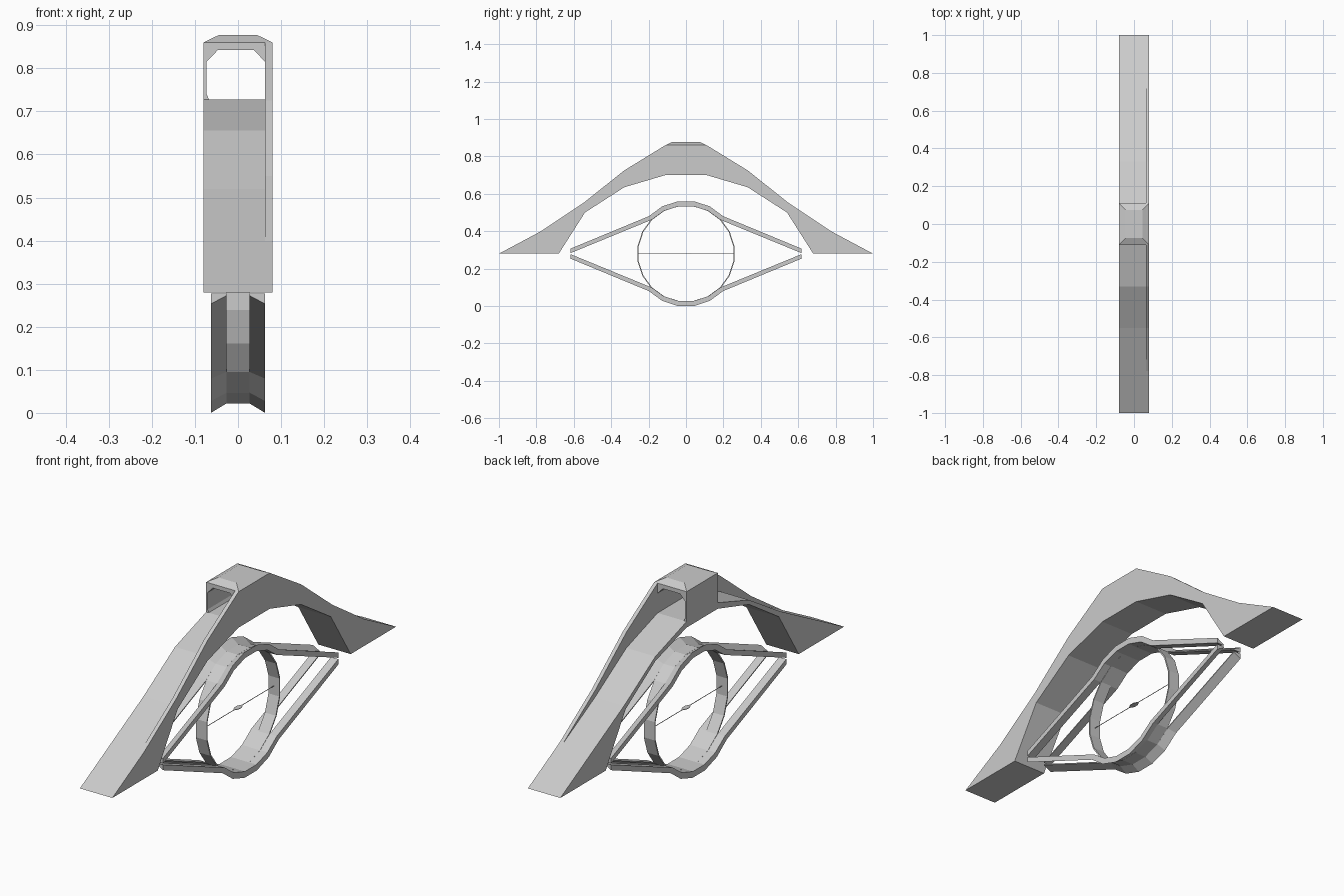
import bpy, bmesh
from math import sin, cos, radians

if "Cube" in bpy.data.objects:
    bpy.data.objects.remove(bpy.data.objects["Cube"])

CZ = 0.28  # height of the eye centre and of the arch feet


def finish(name, bm):
    bmesh.ops.remove_doubles(bm, verts=bm.verts, dist=1e-5)
    bmesh.ops.recalc_face_normals(bm, faces=bm.faces)
    me = bpy.data.meshes.new(name)
    bm.to_mesh(me)
    bm.free()
    ob = bpy.data.objects.new(name, me)
    bpy.context.collection.objects.link(ob)
    return ob


def loft(bm, sections, closed=False):
    """Skin equal-length 3D sections; cap the ends unless closed."""
    rows = [[bm.verts.new(p) for p in s] for s in sections]
    pairs = list(zip(rows, rows[1:]))
    if closed:
        pairs.append((rows[-1], rows[0]))
    else:
        bm.faces.new(rows[0])
        bm.faces.new(rows[-1])
    n = len(rows[0])
    for a, b in pairs:
        for i in range(n):
            j = (i + 1) % n
            bm.faces.new((a[i], a[j], b[j], b[i]))


def prism(name, sections):
    bm = bmesh.new()
    loft(bm, sections)
    return finish(name, bm)


def side_prism(name, pts, x0, x1):
    return prism(name, [[(x, y, z) for y, z in pts] for x in (x0, x1)])


def mirrored(half):
    """Extend a right-half (+y) profile, listed outside-in, to both sides."""
    return half + [(-y, z) for y, z in reversed(half)]


# Arch: thin curved slab with wedge feet
ramp = mirrored([(1, CZ), (0.55, 0.52), (0.33, 0.655), (0.11, 0.727)])
soffit = mirrored([(0.68, CZ), (0.54, 0.50), (0.33, 0.635), (0.11, 0.70)])
side_prism("arch_slab", ramp + soffit[::-1], -0.08, 0.08)

# Raised wall along one side of the arch
wall_top = mirrored([(0.78, 0.397), (0.55, 0.55), (0.33, 0.725), (0.11, 0.86)])
side_prism("arch_side_wall", wall_top + ramp[1:-1][::-1], 0.063, 0.08)

# Crown over the arch with an open tunnel, and its bevelled roof
hood = [(-0.08, 0.727), (-0.08, 0.86), (0.063, 0.86), (0.063, 0.815), (0.037, 0.842),
        (-0.047, 0.842), (-0.073, 0.815), (-0.073, 0.74), (-0.067, 0.727)]
prism("crown_hood", [[(x, y, z) for x, z in hood] for y in (-0.11, 0.11)])
prism("crown_roof", [[(-a, -b, z), (a, -b, z), (a, b, z), (-a, b, z)]
                     for a, b, z in ((0.08, 0.11, 0.86), (0.045, 0.075, 0.877))])

# Eye frame: four wedge-section rails following the ring and running to the tips
ANGLES = [radians(a) for a in (45, 63, 81)]
outer = mirrored([(0.617, 0.027)] + [(0.28 * cos(a), 0.2835 * sin(a)) for a in ANGLES])
inner = mirrored([(0.617, 0.003)] + [(0.26 * cos(a), 0.256 * sin(a)) for a in ANGLES])
for sx, side in ((1, "right"), (-1, "left")):
    for sz, level in ((1, "upper"), (-1, "lower")):
        sections = []
        for (yo, zo), (yi, zi) in zip(outer, inner):
            ym, zm = yi + 0.2 * (yo - yi), zi + 0.2 * (zo - zi)
            quad = ((0.063, yo, zo), (0.027, ym, zm), (0.027, yi, zi), (0.063, yi, zi))
            sections.append([(sx * x, y, CZ + sz * z) for x, y, z in quad])
        prism(f"{level}_{side}_rail", sections)

# Ring: thin 20-sided band
bm = bmesh.new()
loft(bm, [[(x, r * cos(a), CZ + r * sin(a))
           for x, r in ((-0.027, 0.262), (0.027, 0.262), (0.027, 0.256), (-0.027, 0.256))]
          for a in (radians(9 + 18 * i) for i in range(20))], closed=True)
finish("ring", bm)

# Needle across the ring with a tiny flat pupil in the middle
plan = [(0.001, -0.255), (0.001, -0.03), (0.012, -0.012), (0.012, 0.012), (0.001, 0.03), (0.001, 0.255)]
plan += [(-x, y) for x, y in reversed(plan)]
prism("needle", [[(x, y, z) for x, y in plan] for z in (CZ - 0.001, CZ + 0.001)])
